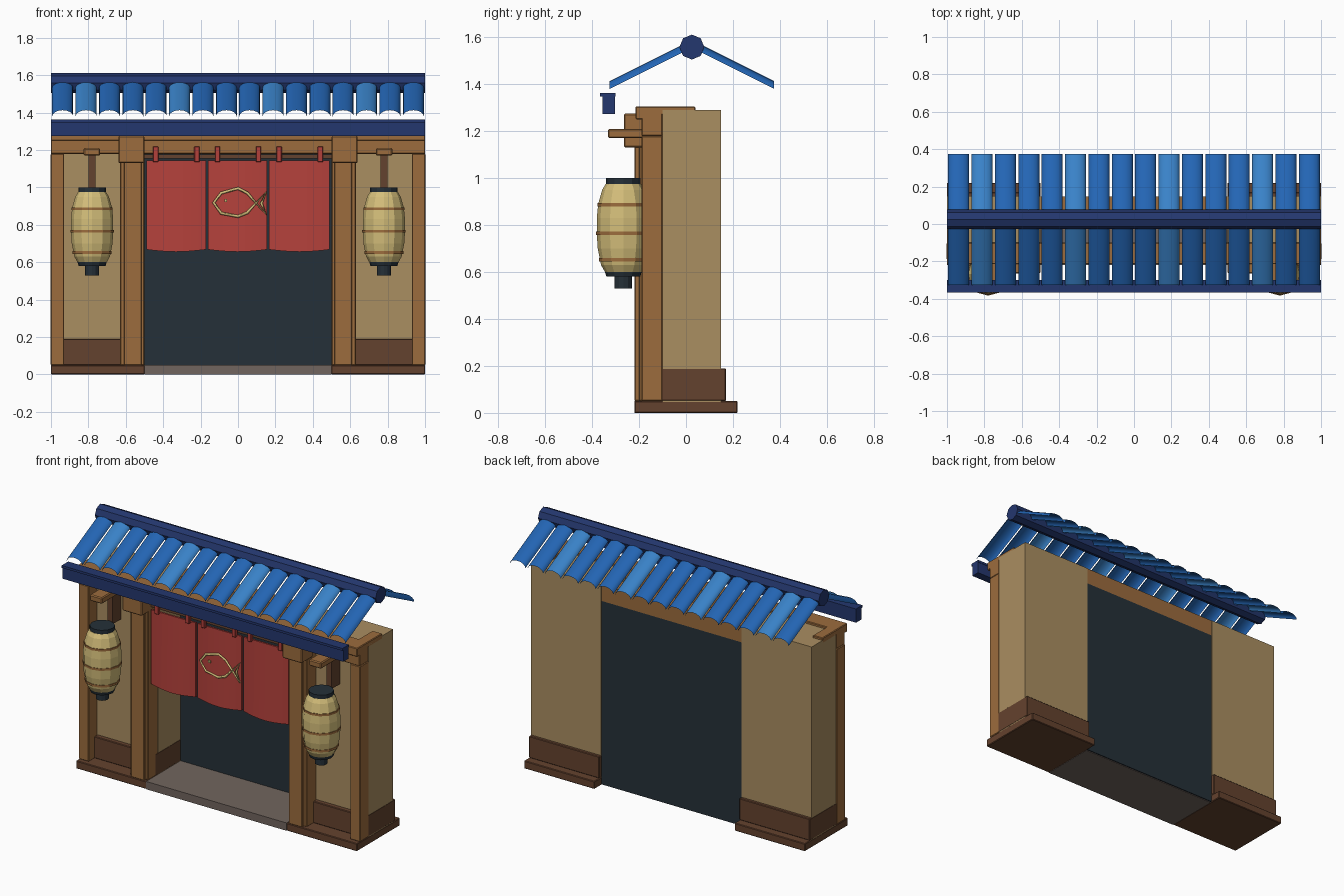
import bpy, bmesh, math

if "Cube" in bpy.data.objects:
    bpy.data.objects.remove(bpy.data.objects["Cube"])


def material(name, rgb):
    m = bpy.data.materials.new(name)
    lin = [((c / 255 + 0.055) / 1.055) ** 2.4 for c in rgb]
    m.diffuse_color = (*lin, 1)
    m.use_nodes = True
    m.node_tree.nodes["Principled BSDF"].inputs["Base Color"].default_value = m.diffuse_color
    return m


WOOD = material("warm_wood", (156, 108, 61))
DARK_WOOD = material("dark_wood", (100, 66, 46))
PLASTER = material("plaster", (170, 142, 97))
BLUE = material("blue_tile", (35, 101, 180))
LIGHT_BLUE = material("light_blue_tile", (57, 130, 200))
NAVY = material("navy", (36, 55, 110))
DARK = material("charcoal", (37, 48, 56))
RED = material("red_cloth", (180, 65, 59))
CREAM = material("cream_paper", (212, 190, 122))
STONE = material("stone", (113, 101, 94))


def mesh_object(name, verts, faces, mat, smooth=False):
    me = bpy.data.meshes.new(name)
    me.from_pydata(verts, [], faces)
    bm = bmesh.new()
    bm.from_mesh(me)
    bmesh.ops.recalc_face_normals(bm, faces=bm.faces)
    bm.to_mesh(me)
    bm.free()
    me.materials.append(mat)
    for p in me.polygons:
        p.use_smooth = smooth
    ob = bpy.data.objects.new(name, me)
    bpy.context.collection.objects.link(ob)
    return ob


def box(name, x, y, z, mat, bevel=0):
    verts = [(a, b, c) for a in x for b in y for c in z]
    faces = [(0, 1, 3, 2), (4, 6, 7, 5), (0, 4, 5, 1), (2, 3, 7, 6), (0, 2, 6, 4), (1, 5, 7, 3)]
    ob = mesh_object(name, verts, faces, mat)
    if bevel:
        mod = ob.modifiers.new("bevel", 'BEVEL')
        mod.width = bevel
        mod.segments = 1
    return ob


def pair(name, x, y, z, mat, bevel=0):
    box(name + "_right", x, y, z, mat, bevel)
    box(name + "_left", (-x[1], -x[0]), y, z, mat, bevel)


def lathe(name, cx, cy, profile, mat, n=12):
    """Closed solid of revolution around a vertical axis; profile holds (r, z)."""
    verts, faces = [], []
    for r, z in profile:
        for i in range(n):
            a = 2 * math.pi * i / n
            verts.append((cx + r * math.cos(a), cy + r * math.sin(a), z))
    for k in range(len(profile) - 1):
        for i in range(n):
            j = (i + 1) % n
            faces.append((k * n + i, k * n + j, k * n + n + j, k * n + n + i))
    faces.append(tuple(range(n)))
    faces.append(tuple(range(len(verts) - n, len(verts))))
    return mesh_object(name, verts, faces, mat)


# Walls, skirting and base
pair("wall", (0.5, 1.0), (-0.1, 0.15), (0.004, 1.29), PLASTER)
pair("skirting", (0.499, 1.001), (-0.13, 0.17), (0.05, 0.19), DARK_WOOD, 0.004)
pair("base", (0.499, 1.001), (-0.22, 0.22), (0, 0.05), DARK_WOOD, 0.004)
box("floor", (-0.5, 0.5), (-0.22, 0.14), (0, 0.05), STONE)
box("door", (-0.5, 0.5), (0.13, 0.147), (0.004, 1.185), DARK)
box("back_lintel", (-0.5, 0.5), (0.04, 0.147), (1.185, 1.29), WOOD)

# Timber frame
pair("corner_post", (0.93, 1.002), (-0.19, -0.1), (0.05, 1.18), WOOD, 0.004)
pair("inner_post", (0.5, 0.63), (-0.2, -0.1), (0.05, 1.18), WOOD, 0.004)
pair("inner_post_face", (0.515, 0.61), (-0.22, -0.19), (0.05, 1.15), WOOD, 0.004)
pair("post_capital", (0.5, 0.64), (-0.265, -0.15), (1.13, 1.275), WOOD, 0.006)
box("front_beam", (-1, 1), (-0.19, -0.1), (1.18, 1.26), WOOD, 0.004)
box("top_beam", (-1, 1), (-0.215, -0.1), (1.25, 1.305), WOOD, 0.004)
pair("beam_return", (0.93, 1.0), (-0.2, 0.04), (1.27, 1.305), WOOD, 0.004)

# Curtain rod, three hanging cloths and their loops
box("curtain_rod", (-0.5, 0.5), (-0.17, -0.15), (1.155, 1.175), DARK_WOOD)
N = 8
for k, (x0, x1) in enumerate([(-0.49, -0.172), (-0.16, 0.155), (0.167, 0.49)]):
    verts, faces = [], []
    for i in range(N + 1):
        t = i / N
        bulge = math.sin(math.pi * t)
        x = x0 + (x1 - x0) * t
        for y, z in ((-0.185, 1.145), (-0.185 - 0.015 * bulge, 0.668 - 0.012 * bulge)):
            verts += [(x, y, z), (x, y + 0.012, z)]
    for i in range(N):
        a, b = 4 * i, 4 * i + 4
        for p, q in ((0, 2), (2, 3), (3, 1), (1, 0)):
            faces.append((a + p, a + q, b + q, b + p))
    faces += [(0, 1, 3, 2), (4 * N, 4 * N + 2, 4 * N + 3, 4 * N + 1)]
    mesh_object("curtain_%d" % k, verts, faces, RED)
for x in (0.11, 0.22, 0.44):
    pair("curtain_loop", (x - 0.014, x + 0.014), (-0.203, -0.18), (1.135, 1.22), RED, 0.003)

# Fish emblem: one closed line crossing itself at the tail
fish = [(-0.13, 0.918), (-0.09, 0.97), (0, 0.995), (0.05, 0.97), (0.15, 0.855),
        (0.125, 0.915), (0.15, 0.975), (0.05, 0.865), (0, 0.845), (-0.09, 0.862)]
cu = bpy.data.curves.new("fish_outline", 'CURVE')
cu.dimensions = '3D'
cu.bevel_depth = 0.008
cu.bevel_resolution = 0
sp = cu.splines.new('POLY')
sp.points.add(len(fish) - 1)
for p, (x, z) in zip(sp.points, fish):
    p.co = (x, -0.198, z, 1)
sp.use_cyclic_u = True
cu.materials.append(CREAM)
bpy.context.collection.objects.link(bpy.data.objects.new("fish_outline", cu))
box("fish_eye", (-0.073, -0.058), (-0.2, -0.193), (0.922, 0.937), CREAM)

# Lanterns with caps, hoops, finials and brackets
body = [(0.078, 0.60), (0.095, 0.63), (0.109, 0.70), (0.113, 0.765),
        (0.113, 0.83), (0.107, 0.89), (0.09, 0.95), (0.075, 0.975)]
for side, s in (("left", -1), ("right", 1)):
    cx, cy = 0.78 * s, -0.267
    lathe("lantern_body_" + side, cx, cy, body, CREAM)
    lathe("lantern_cap_" + side, cx, cy, [(0.074, 0.965), (0.074, 1.0)], DARK)
    lathe("lantern_foot_" + side, cx, cy, [(0.072, 0.58), (0.08, 0.607)], DARK)
    lathe("lantern_finial_" + side, cx, cy, [(0.038, 0.53), (0.038, 0.585)], DARK)
    for z, r in ((0.652, 0.104), (0.765, 0.116), (0.887, 0.11)):
        lathe("lantern_hoop_" + side, cx, cy, [(r, z - 0.007), (r, z + 0.007)], WOOD)
pair("lantern_bracket", (0.737, 0.825), (-0.333, -0.1), (1.17, 1.21), WOOD, 0.006)
pair("lantern_hanger", (0.762, 0.798), (-0.19, -0.1), (0.98, 1.175), DARK_WOOD)

# Roof tiles: thin arched strips on both slopes
SEG = 8
for i in range(16):
    cx = -0.9375 + 0.125 * i
    for label, s in (("front", -1), ("back", 1)):
        verts = []
        for d in (0.02, 0.35):
            for j in range(SEG + 1):
                a = math.pi * j / SEG
                verts.append((cx - 0.056 * math.cos(a), 0.025 + s * d,
                              1.555 - 0.5 * d + 0.033 * math.sin(a)))
        n = SEG + 1
        faces = [(j, j + 1, n + j + 1, n + j) for j in range(SEG)]
        mesh_object("roof_tile_" + label, verts, faces,
                    LIGHT_BLUE if i % 4 == 1 else BLUE, True)

# Ridge pole: eight-sided bar
verts = [(x, 0.025 + 0.053 * math.cos(a), 1.558 + 0.053 * math.sin(a))
         for x in (-1, 1) for a in [math.pi * k / 4 for k in range(8)]]
faces = [(k, (k + 1) % 8, 8 + (k + 1) % 8, 8 + k) for k in range(8)]
faces += [tuple(range(8)), tuple(range(8, 16))]
mesh_object("roof_ridge", verts, faces, NAVY)

# Eave board below the front tiles
box("eave_board", (-1, 1), (-0.356, -0.302), (1.274, 1.35), NAVY)
box("eave_lip", (-1, 1), (-0.366, -0.3), (1.348, 1.363), NAVY)
